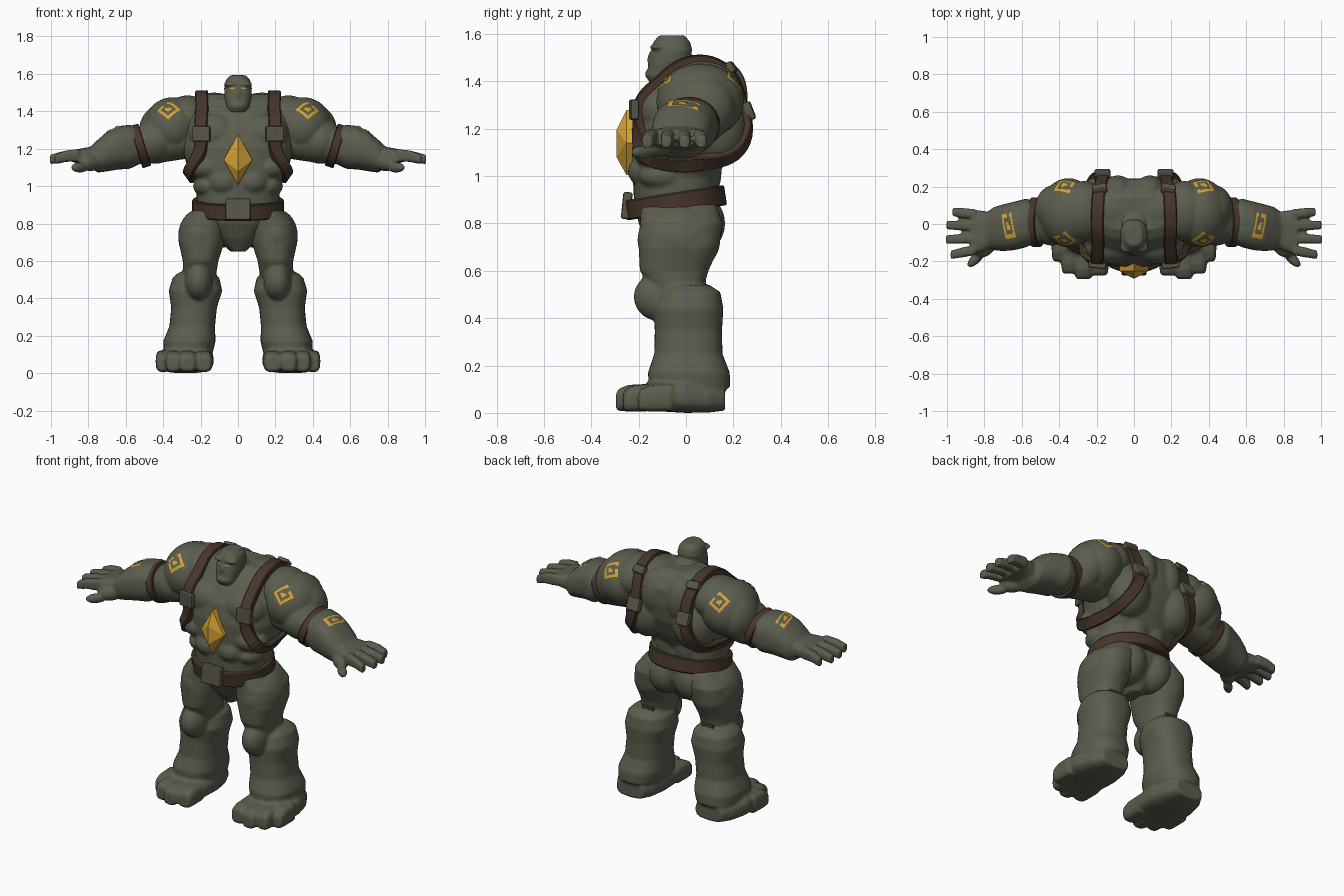
import bpy, bmesh, math
from mathutils import Vector, Matrix, Quaternion
from mathutils.bvhtree import BVHTree
if "Cube" in bpy.data.objects:
    bpy.data.objects.remove(bpy.data.objects["Cube"])

def material(name, *rgb):
    mat = bpy.data.materials.new(name)
    mat.use_nodes = True
    mat.diffuse_color = (*rgb, 1)
    mat.node_tree.nodes["Principled BSDF"].inputs["Base Color"].default_value = (*rgb, 1)
    return mat

skin = material("olive stone", .105, .11, .076)
leather = material("brown leather", .064, .037, .025)
metal = material("dull buckle", .098, .09, .066)
gold = material("gold", .65, .36, .035)

def finish(bm, name, mat, mirror=False, voxel=0, bevel=0, closed=True):
    """Turn a bmesh into an object, with optional mirror, remesh and bevel."""
    if closed:
        bmesh.ops.recalc_face_normals(bm, faces=bm.faces)
    mesh = bpy.data.meshes.new(name)
    bm.to_mesh(mesh)
    bm.free()
    mesh.materials.append(mat)
    obj = bpy.data.objects.new(name, mesh)
    bpy.context.collection.objects.link(obj)
    if mirror:
        obj.modifiers.new("Mirror", "MIRROR").use_mirror_merge = False
    if voxel:
        remesh = obj.modifiers.new("Fuse", "REMESH")
        remesh.mode, remesh.voxel_size, remesh.use_smooth_shade = "VOXEL", voxel, True
        soft = obj.modifiers.new("Soften", "SMOOTH")
        soft.factor, soft.iterations = .5, 2
    if bevel:
        mod = obj.modifiers.new("Bevel", "BEVEL")
        mod.width, mod.segments = bevel, 2
    return obj

def blob(bm, x, y, z, rx, ry, rz, turn=0, both=False):
    """Ellipsoid muscle, on both sides if asked."""
    for s in ((1, -1) if both else (1,)):
        place = (Matrix.Translation((s * x, y, z)) @ Matrix.Rotation(math.radians(s * turn), 4, "Z")
                 @ Matrix.Diagonal((rx, ry, rz, 1)))
        bmesh.ops.create_icosphere(bm, subdivisions=4, radius=1, matrix=place)

def loft(bm, axis, stations, power=2.4, sides=32):
    """Skin rounded sections (x, y, z, half sizes a, b) along an axis."""
    u, v = (Vector([float(k == w) for k in "xyz"]) for w in "xyz".replace(axis, ""))
    rings = []
    for x, y, z, a, b in stations:
        rings.append([])
        for i in range(sides):
            t = math.tau * i / sides
            c, s = (math.copysign(abs(k) ** (2 / power), k) for k in (math.cos(t), math.sin(t)))
            rings[-1].append(bm.verts.new(Vector((x, y, z)) + u * a * c + v * b * s))
    for lo, hi in zip(rings, rings[1:]):
        for i in range(sides):
            bm.faces.new((lo[i - 1], lo[i], hi[i], hi[i - 1]))
    bm.faces.new(rings[0])
    bm.faces.new(rings[-1])

def surface(obj):
    bpy.context.view_layer.update()
    return BVHTree.FromObject(obj, bpy.context.evaluated_depsgraph_get())

def band(name, points, normals, width, thick, mirror=False):
    """Closed leather strip following points, facing along normals."""
    bm = bmesh.new()
    n, rings = len(points), []
    for i, p in enumerate(points):
        along = (points[(i + 1) % n] - points[i - 1]).normalized()
        out = (normals[i] - along * normals[i].dot(along)).normalized()
        side = along.cross(out) * width / 2
        rings.append([bm.verts.new(p + side * a + out * thick * b)
                      for a, b in ((1, -1), (1, .7), (.85, 1), (-.85, 1), (-1, .7), (-1, -1))])
    for i, ring in enumerate(rings):
        for j in range(len(ring)):
            bm.faces.new((ring[j - 1], ring[j], rings[i - 1][j], rings[i - 1][j - 1]))
    return finish(bm, name, leather, mirror)

def block(name, centre, normal, size, mat, mirror=True):
    """Bevelled plate facing along a normal."""
    bm = bmesh.new()
    turn = Vector(normal).to_track_quat("Z", "Y").to_matrix().to_4x4()
    bmesh.ops.create_cube(bm, size=1, matrix=Matrix.Translation(centre) @ turn @ Matrix.Diagonal((*size, 1)))
    return finish(bm, name, mat, mirror, bevel=min(size) / 4)

def painted(name, tree, centre, normal, size, rule, spin=0, cells=12):
    """Thin gold mark draped on a surface; rule picks the cells."""
    bm = bmesh.new()
    normal = Vector(normal).normalized()
    turn = Quaternion(normal, math.radians(spin)) @ normal.to_track_quat("Z", "Y")
    for i in range(cells):
        for j in range(cells):
            hits = []
            for a, b in ((i, j), (i + 1, j), (i + 1, j + 1), (i, j + 1)):
                flat = Vector(((a / cells - .5) * size[0], (b / cells - .5) * size[1], .15))
                hits.append(tree.ray_cast(Vector(centre) + turn @ flat, -normal)[0])
            if all(hits) and rule(i - cells / 2 + .5, j - cells / 2 + .5):
                bm.faces.new([bm.verts.new(h + normal * .004) for h in hits])
    return finish(bm, name, gold, mirror=True, closed=False)

# Torso with chest, belly, back and seat muscles
bm = bmesh.new()
loft(bm, "z", [(0, -.03, .65, .04, .08), (0, -.03, .72, .11, .13), (0, -.03, .8, .18, .17),
               (0, -.04, .9, .22, .18), (0, -.045, 1, .225, .18), (0, -.02, 1.1, .27, .21),
               (0, 0, 1.2, .3, .23), (0, .02, 1.3, .3, .225), (0, .05, 1.4, .28, .19),
               (0, .055, 1.46, .25, .14), (0, .055, 1.49, .2, .09)])
for muscle in ((.125, -.115, 1.28, .14, .1, .11), (.075, -.165, 1.02, .085, .08, .07),
               (.17, -.12, 1.1, .11, .1, .07), (.16, -.1, 1, .08, .1, .06), (.16, .14, 1.2, .13, .12, .16),
               (.085, .17, 1.34, .085, .09, .14), (.06, .08, 1.02, .08, .07, .13),
               (.13, .07, 1.44, .12, .11, .06), (.09, .045, .8, .11, .12, .13),
               (.22, .08, 1.32, .1, .13, .13)):
    blob(bm, *muscle, both=True)
torso = finish(bm, "torso", skin, voxel=.01)

# Head with neck, brow, nose and jaw
bm = bmesh.new()
loft(bm, "z", [(0, -.11, 1.395, .045, .045), (0, -.1, 1.42, .06, .066), (0, -.075, 1.48, .073, .082),
               (0, -.06, 1.53, .074, .087), (0, -.06, 1.565, .066, .078), (0, -.06, 1.593, .042, .055)])
blob(bm, 0, 0, 1.43, .1, .1, .08)
blob(bm, 0, -.148, 1.49, .016, .015, .035)
blob(bm, 0, -.13, 1.43, .052, .043, .03)
blob(bm, .035, -.12, 1.545, .042, .033, .014, both=True)
head = finish(bm, "head", skin, voxel=.007)

# Arms: shoulder, upper arm, forearm, hand
bm = bmesh.new()
for muscle in ((.35, .06, 1.315, .155, .185, .16), (.27, .07, 1.36, .13, .16, .125),
               (.44, .02, 1.24, .12, .135, .12), (.42, .08, 1.29, .11, .13, .14),
               (.79, -.12, 1.125, .07, .045, .045, -45), (.845, -.185, 1.1, .06, .026, .028, -45)):
    blob(bm, *muscle)
loft(bm, "x", [(.25, .04, 1.28, .13, .13), (.45, .03, 1.24, .13, .12), (.53, .01, 1.215, .115, .098),
               (.58, .005, 1.21, .13, .118), (.64, -.01, 1.205, .13, .116), (.7, -.02, 1.185, .125, .106),
               (.75, -.025, 1.16, .115, .088), (.79, -.03, 1.155, .09, .055)])
loft(bm, "x", [(.75, -.03, 1.155, .09, .06), (.82, -.04, 1.16, .112, .045),
               (.875, -.042, 1.16, .118, .034)], power=3)
for y, spread, tip in ((-.14, -.025, .98), (-.075, -.008, 1.005), (-.01, .004, 1.002), (.053, .012, .97)):
    loft(bm, "x", [(.85, y, 1.165, .026, .034), (.92, y + spread / 2, 1.16, .026, .03),
                   (tip, y + spread, 1.143, .022, .025)], power=3.5)
arms = finish(bm, "arms", skin, mirror=True, voxel=.008)

# Legs: thigh, knee pad, heavy calf, foot and toes
bm = bmesh.new()
loft(bm, "z", [(.13, -.03, .88, .1, .16), (.18, -.02, .8, .125, .175), (.195, -.03, .7, .122, .17),
               (.2, -.05, .6, .095, .145), (.21, -.03, .48, .085, .09)])
blob(bm, .2, -.03, .73, .12, .175, .15)
loft(bm, "z", [(.225, .01, .54, .09, .09), (.225, .015, .51, .125, .13), (.227, .01, .44, .143, .148),
               (.235, .01, .35, .122, .142), (.245, .01, .25, .122, .144), (.26, .012, .17, .14, .173),
               (.265, .015, .11, .13, .172), (.265, .015, .08, .1, .13)])
blob(bm, .21, -.12, .49, .072, .1, .1)
loft(bm, "y", [(.27, .165, .06, .09, .05), (.275, .1, .06, .125, .058), (.28, 0, .07, .15, .07),
               (.28, -.14, .07, .15, .062), (.28, -.19, .06, .13, .05)], power=3)
for x, tip, r in ((.185, -.275, .05), (.27, -.295, .048), (.345, -.265, .044), (.4, -.2, .04)):
    loft(bm, "y", [(x, tip + .14, .065, r, .058), (x, tip + .05, .062, r, .056),
                   (x, tip + .012, .055, r * .9, .047), (x, tip, .05, r * .7, .035)], power=3)
legs = finish(bm, "legs", skin, mirror=True, voxel=.009)

# Harness loops draped over the torso, with buckles
body = surface(torso)
guide = [Vector(p) for p in (
    (.2, -.06, 1.48), (.2, -.15, 1.4), (.2, -.22, 1.3), (.21, -.23, 1.19), (.25, -.17, 1.08), (.28, -.04, 1.04),
    (.26, .1, 1.04), (.22, .2, 1.1), (.18, .26, 1.2), (.175, .27, 1.32), (.18, .2, 1.43), (.19, .08, 1.49))]
path = [p.lerp(guide[(i + 1) % len(guide)], k / 5) for i, p in enumerate(guide) for k in range(5)]
hits = [body.find_nearest(p) for p in path]
places = [h[0] + h[1] * .01 for h in hits]
facing = [Vector((h[1].x * (.15 if h[0].z > 1.2 else 1), h[1].y, h[1].z)) for h in hits]
for _ in range(6):
    places, facing = ([(seq[i - 1] + seq[i] * 2 + seq[(i + 1) % len(seq)]) / 4
                       for i in range(len(seq))] for seq in (places, facing))
band("shoulder_straps", places, facing, .068, .017, mirror=True)
for name, spot, size in (("front_buckles", (.2, -.23, 1.28), (.095, .085, .035)),
                         ("back_buckles", (.17, .28, 1.28), (.085, .08, .04)),
                         ("upper_back_buckles", (.18, .18, 1.45), (.08, .05, .04))):
    near, normal = body.find_nearest(Vector(spot))[:2]
    block(name, near + normal * .018, (normal.x * .3, normal.y, normal.z), size, metal)

# Belt, elbow bands and knee ties
def hoop(centre, u, v, count=48):
    rays = [Vector(u) * math.cos(math.tau * i / count) + Vector(v) * math.sin(math.tau * i / count)
            for i in range(count)]
    return [Vector(centre) + r for r in rays], rays

band("belt", *hoop((0, -.045, .887), (.228, 0, 0), (0, .195, .03)), .085, .017)
block("belt_buckle", (0, -.25, .875), (0, -1, .1), (.135, .115, .04), metal, mirror=False)
band("elbow_bands", *hoop((.522, .01, 1.215), (0, .122, 0), (.032, 0, .103)), .048, .01, mirror=True)
block("knee_ties", (.205, .075, .55), (0, 1, 0), (.08, .025, .02), leather)

# Faceted chest gem
bm = bmesh.new()
rim = [(.077, 1.14), (0, 1.278), (-.077, 1.14), (0, 1.005)]
front, back = ([bm.verts.new((x, y, z)) for x, z in rim] for y in (-.252, -.19))
high, low = (bm.verts.new((0, -.293, z)) for z in (1.195, 1.08))
for a, b, peak in ((0, 1, high), (1, 2, high), (2, 3, low), (3, 0, low)):
    bm.faces.new((front[a], front[b], peak))
    bm.faces.new((front[a], front[b], back[b], back[a]))
for i in (0, 2):
    bm.faces.new((front[i], high, low))
bm.faces.new(back)
finish(bm, "chest_gem", gold)

# Painted square marks and eyes
def ring(a, b):
    r = max(abs(a), abs(b))
    return (r > 4 and not (a > 4 and 0 < b < 3)) or (r < 2 and a + b < 2)

limb = surface(arms)
for name, y, lean in (("front_shoulder_marks", -.08, -.7), ("back_shoulder_marks", .2, .7)):
    painted(name, limb, (.37, y, 1.405), (.25, lean, .65), (.09, .09), ring, spin=35)
painted("forearm_marks", limb, (.67, -.01, 1.3), (.3, 0, 1), (.135, .06), ring, spin=-12)
painted("eyes", surface(head), (.032, -.15, 1.524), (0, -1, 0), (.028, .009), lambda a, b: True, cells=4)
